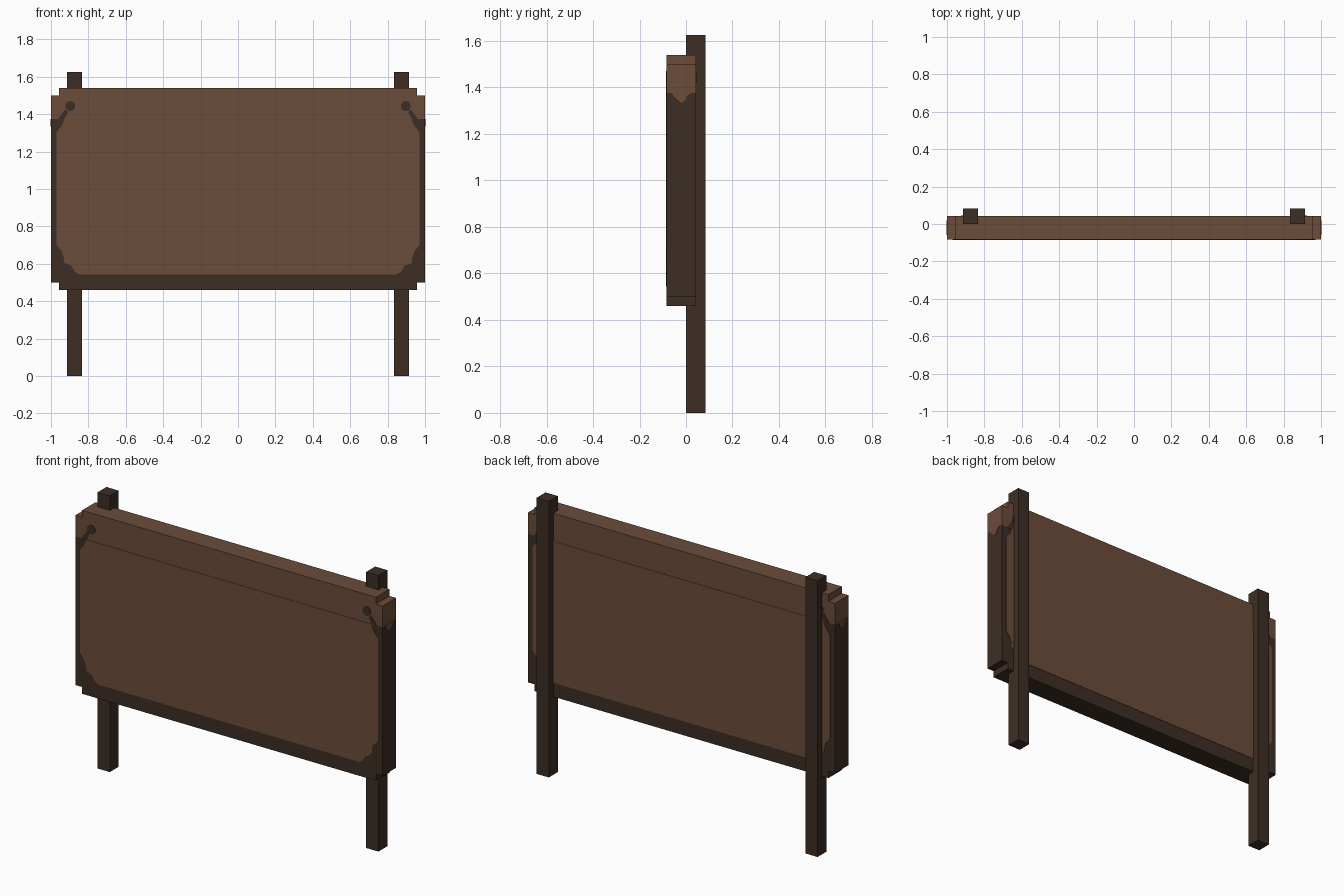
import bpy, bmesh, math

cube = bpy.data.objects.get("Cube")
if cube:
    bpy.data.objects.remove(cube, do_unlink=True)


def make_material(name, rgb):
    mat = bpy.data.materials.new(name)
    mat.use_nodes = True
    mat.diffuse_color = (*rgb, 1)
    mat.node_tree.nodes["Principled BSDF"].inputs["Base Color"].default_value = (*rgb, 1)
    return mat


light = make_material("warm brown wood", (0.147, 0.072, 0.042))
dark = make_material("dark brown wood", (0.047, 0.027, 0.018))

FRONT, BACK = -0.083, 0.042   # faces of the board
SPLIT = 1.375                 # height where the side paint changes
PLATE = 0.002                 # thickness of painted plates


def finish(bm, name, *mats):
    bmesh.ops.recalc_face_normals(bm, faces=bm.faces)
    mesh = bpy.data.meshes.new(name)
    bm.to_mesh(mesh)
    bm.free()
    for mat in mats:
        mesh.materials.append(mat)
    obj = bpy.data.objects.new(name, mesh)
    bpy.context.collection.objects.link(obj)
    return obj


def prism(points, start, depth, axis="y"):
    """Extrude an outline along y (points are x, z) or x (points are y, z)."""
    bm = bmesh.new()
    place = (lambda a, b: (a, start, b)) if axis == "y" else (lambda a, b: (start, a, b))
    face = bm.faces.new([bm.verts.new(place(a, b)) for a, b in points])
    geom = bmesh.ops.extrude_face_region(bm, geom=[face])["geom"]
    verts = [g for g in geom if isinstance(g, bmesh.types.BMVert)]
    bmesh.ops.translate(bm, verts=verts, vec=(0, depth, 0) if axis == "y" else (depth, 0, 0))
    return bm


def mirrored(half):
    """Close a right-hand outline, listed bottom to top, with its mirror image."""
    return half + [(-x, z) for x, z in reversed(half)]


# Board with stepped corners, dark below the split and light above
bm = prism(mirrored([(0.957, 0.46), (0.957, 0.5), (1, 0.5), (1, 1.5),
                     (0.957, 1.5), (0.957, 1.54)]), FRONT, BACK - FRONT)
bmesh.ops.bisect_plane(bm, geom=bm.verts[:] + bm.edges[:] + bm.faces[:],
                       plane_co=(0, 0, SPLIT), plane_no=(0, 0, 1))
for f in bm.faces:
    f.material_index = 0 if f.calc_center_median().z > SPLIT else 1
finish(bm, "board", light, dark)

# Light panels with scalloped corners, and dark scrolls at the top corners
panel = mirrored([(0.85, 0.543), (0.875, 0.56), (0.89, 0.588), (0.93, 0.605),
                  (0.932, 0.635), (0.945, 0.67), (0.97, 0.70), (0.97, 1.305),
                  (0.945, 1.335), (0.932, 1.36), (0.93, SPLIT)])
neck = [(0.962, 1.37), (0.955, 1.385), (0.925, 1.425), (0.91, 1.41), (0.93, 1.37)]
dot = [(0.897 + 0.027 * math.cos(a), 1.443 + 0.027 * math.sin(a))
       for a in (i * math.tau / 12 for i in range(12))]
for label, y, out in (("front", FRONT, -1), ("back", BACK, 1)):
    finish(prism(panel, y, out * PLATE), label + "_panel", light)
    for side, s in (("left", 1), ("right", -1)):
        for part, shape, lift in (("scroll_neck", neck, 1), ("scroll_dot", dot, 1.5)):
            points = [(s * x, z) for x, z in shape]
            finish(prism(points, y, out * lift * PLATE), f"{label}_{side}_{part}", dark)

# Light tongues hanging down the board's ends, and square posts behind it
tongue = [(-0.06, SPLIT), (-0.05, 1.36), (-0.035, 1.345), (-0.02, 1.333),
          (-0.004, 1.345), (0.006, 1.365), (0.02, SPLIT)]
for side, s in (("left", 1), ("right", -1)):
    finish(prism(tongue, s, s * PLATE, "x"), side + "_end_tongue", light)
    x0, x1 = s * 0.835, s * 0.915
    finish(prism([(x0, 0), (x1, 0), (x1, 1.625), (x0, 1.625)], 0.0, 0.083),
           side + "_post", dark)
